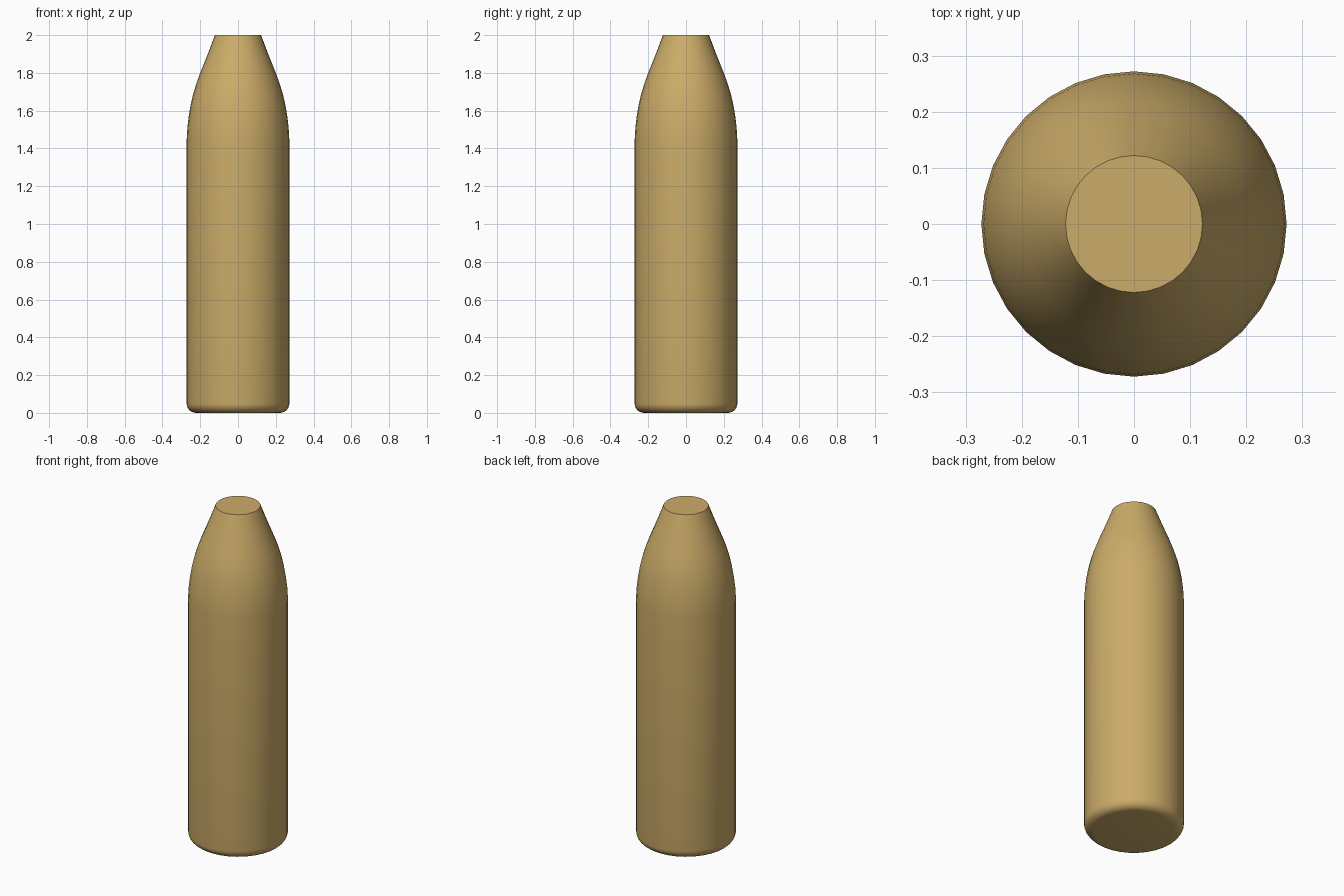
import bpy, bmesh, math

if "Cube" in bpy.data.objects:
    bpy.data.objects.remove(bpy.data.objects["Cube"])

SIDES = 32
R = 0.272

# Profile (radius, height): flat base, rounded heel, straight body, curved shoulder
profile = [(0.222, 0.0)]
for i in range(1, 7):
    a = math.radians(15 * i)
    profile.append((0.222 + 0.05 * math.sin(a), 0.05 - 0.05 * math.cos(a)))
profile += [(R, 1.44), (0.268, 1.51), (0.261, 1.57), (0.251, 1.63), (0.237, 1.69),
            (0.220, 1.745), (0.200, 1.80), (0.160, 1.90), (0.122, 2.0)]

# Lathe the profile around the z axis
bm = bmesh.new()
rings = []
for r, z in profile:
    rings.append([bm.verts.new((r * math.cos(2 * math.pi * k / SIDES),
                                r * math.sin(2 * math.pi * k / SIDES), z))
                  for k in range(SIDES)])
for lo, hi in zip(rings, rings[1:]):
    for k in range(SIDES):
        n = (k + 1) % SIDES
        bm.faces.new((lo[k], lo[n], hi[n], hi[k]))

# Closed base and flat tip
bm.faces.new(rings[0][::-1])
bm.faces.new(rings[-1])

mesh = bpy.data.meshes.new("tapered_body")
bm.to_mesh(mesh)
bm.free()
body = bpy.data.objects.new("tapered_body", mesh)
bpy.context.collection.objects.link(body)

# Brass colour
brass = bpy.data.materials.new("brass")
brass.diffuse_color = (0.60, 0.41, 0.14, 1)
brass.use_nodes = True
brass.node_tree.nodes["Principled BSDF"].inputs["Base Color"].default_value = brass.diffuse_color
mesh.materials.append(brass)

# Smooth sides, crisp tip edge
bpy.context.view_layer.objects.active = body
body.select_set(True)
bpy.ops.object.shade_smooth_by_angle(angle=math.radians(40))
